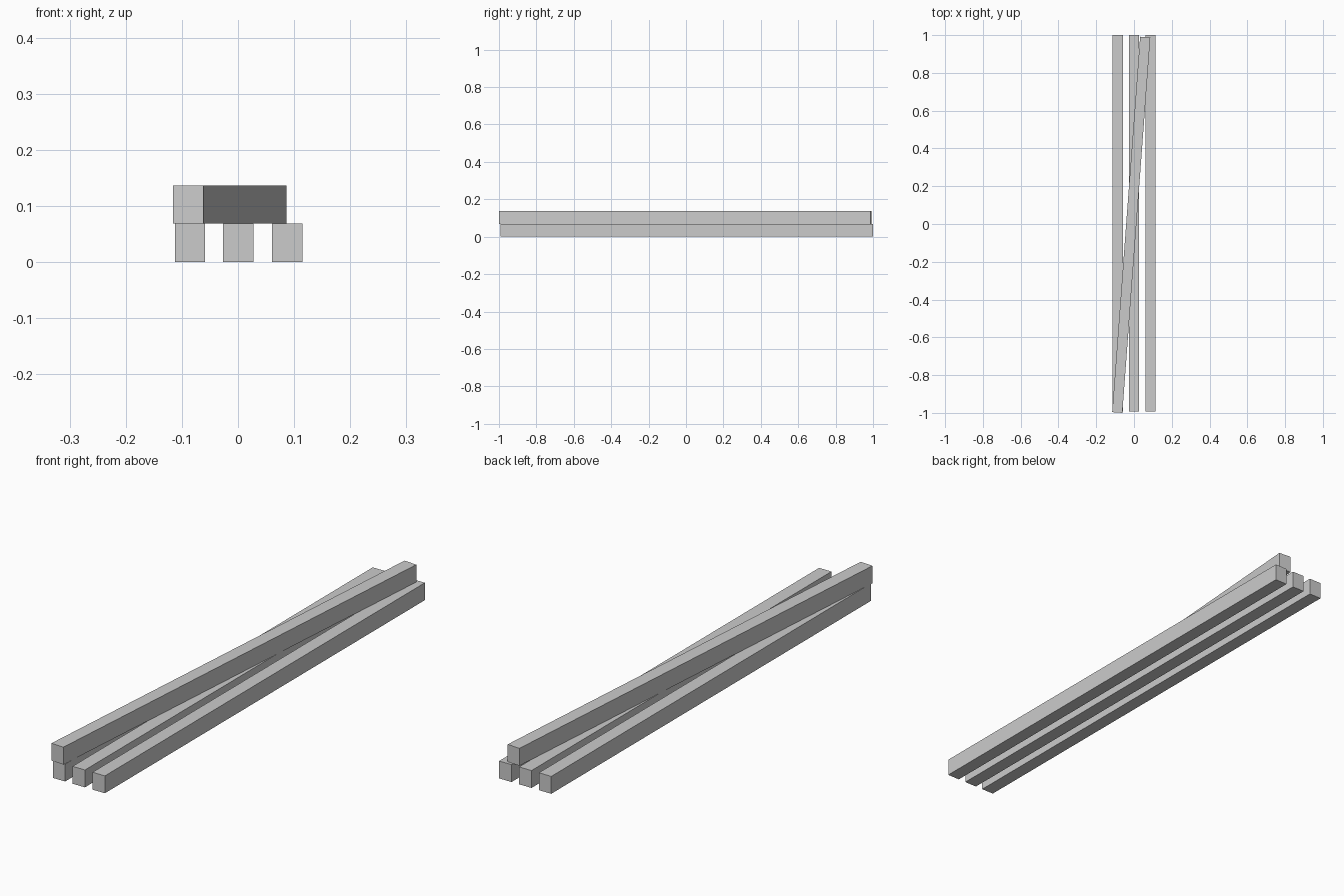
import bpy
import math

if "Cube" in bpy.data.objects:
    bpy.data.objects.remove(bpy.data.objects["Cube"])

LENGTH, WIDTH, HEIGHT = 1.993, 0.054, 0.0685


def beam(name, x, y, z, angle=0.0):
    bpy.ops.mesh.primitive_cube_add(size=1, location=(x, y, z), rotation=(0, 0, angle))
    ob = bpy.context.object
    ob.name = name
    ob.scale = (WIDTH, LENGTH, HEIGHT)
    return ob


# Three parallel beams on the ground
for name, x in (("left_beam", -0.0855), ("middle_beam", 0.0007), ("right_beam", 0.0878)):
    beam(name, x, 0.0035, HEIGHT / 2)

# Beam lying askew across the others
beam("top_beam", -0.0147, -0.0043, HEIGHT * 1.5, -math.asin(0.148 / LENGTH))
